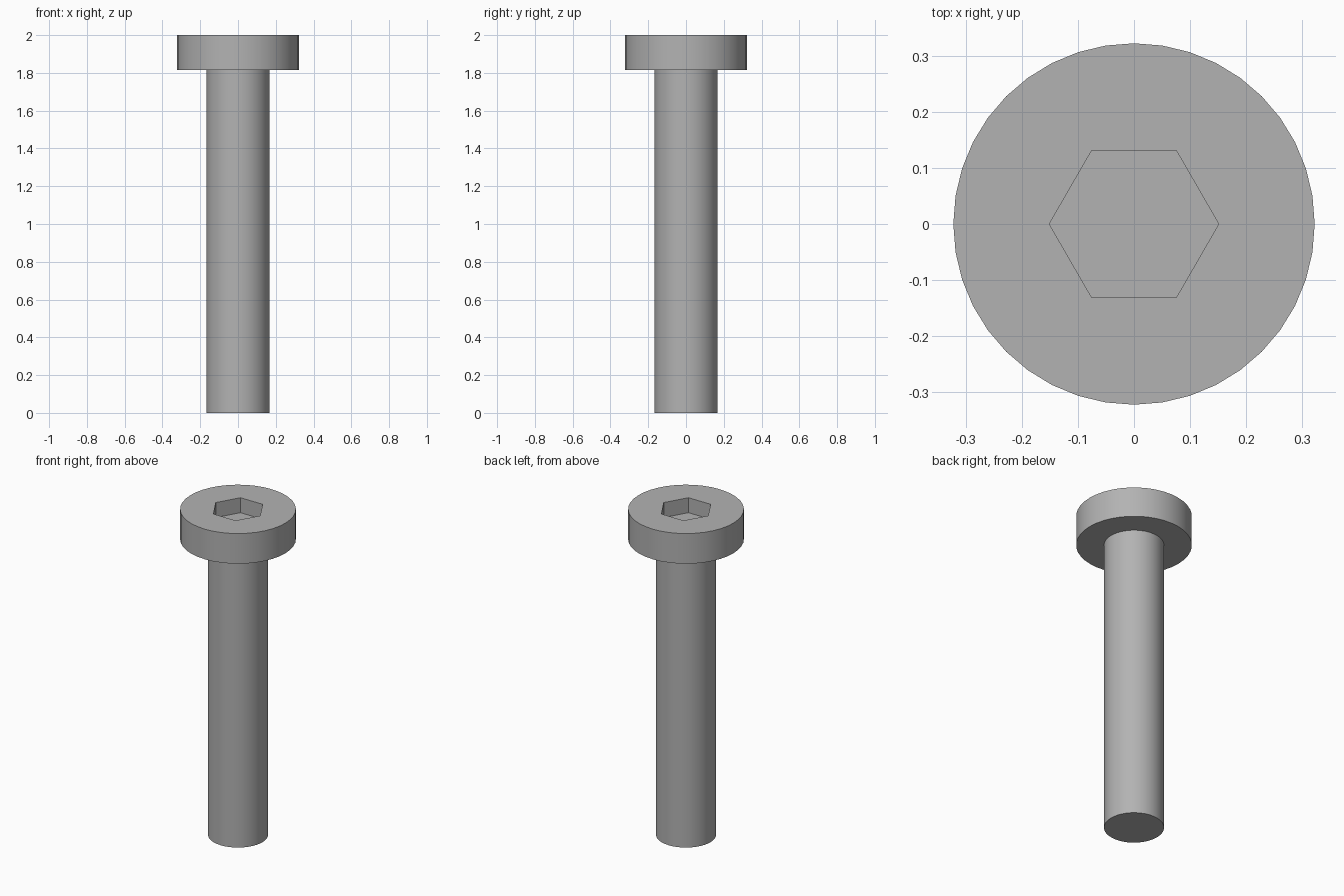
import bpy
import bmesh
from math import cos, sin, tau

SIDES = 40
SOCKET_FLOOR = 1.908

old = bpy.data.objects.get("Cube")
if old:
    bpy.data.objects.remove(old, do_unlink=True)

steel = bpy.data.materials.new("grey_steel")
steel.use_nodes = True
grey = (0.45, 0.45, 0.45, 1)
steel.diffuse_color = grey
steel.node_tree.nodes["Principled BSDF"].inputs["Base Color"].default_value = grey


def ring(bm, radius, z, sides):
    return [bm.verts.new((radius * cos(tau * i / sides),
                          radius * sin(tau * i / sides), z))
            for i in range(sides)]


def bridge(bm, a, b):
    n = len(a)
    for i in range(n):
        j = (i + 1) % n
        bm.faces.new((a[i], a[j], b[j], b[i]))


def edges_of(bm, loop):
    return [bm.edges.get((loop[i - 1], loop[i])) for i in range(len(loop))]


bm = bmesh.new()

# Shank, underside of the head and head wall as one stepped surface
profile = [(0.167, 0), (0.167, 1.815), (0.322, 1.815), (0.322, 2)]
rings = [ring(bm, r, z, SIDES) for r, z in profile]
for lower, upper in zip(rings, rings[1:]):
    bridge(bm, lower, upper)
bm.faces.new(rings[0][::-1])

# Hexagonal socket with a flat floor
floor = ring(bm, 0.151, SOCKET_FLOOR, 6)
rim = ring(bm, 0.151, 2, 6)
bridge(bm, rim, floor)
bm.faces.new(floor)

# Flat top face around the socket
bmesh.ops.triangle_fill(bm, use_beauty=True, normal=(0, 0, 1),
                        edges=edges_of(bm, rings[-1]) + edges_of(bm, rim))
bmesh.ops.recalc_face_normals(bm, faces=bm.faces)

mesh = bpy.data.meshes.new("socket_head_bolt")
bm.to_mesh(mesh)
bm.free()
mesh.materials.append(steel)
bolt = bpy.data.objects.new("socket_head_bolt", mesh)
bpy.context.collection.objects.link(bolt)

# Smooth round walls, sharp rims and socket
bpy.ops.object.select_all(action="DESELECT")
bolt.select_set(True)
bpy.context.view_layer.objects.active = bolt
bpy.ops.object.shade_smooth_by_angle(angle=0.5)
